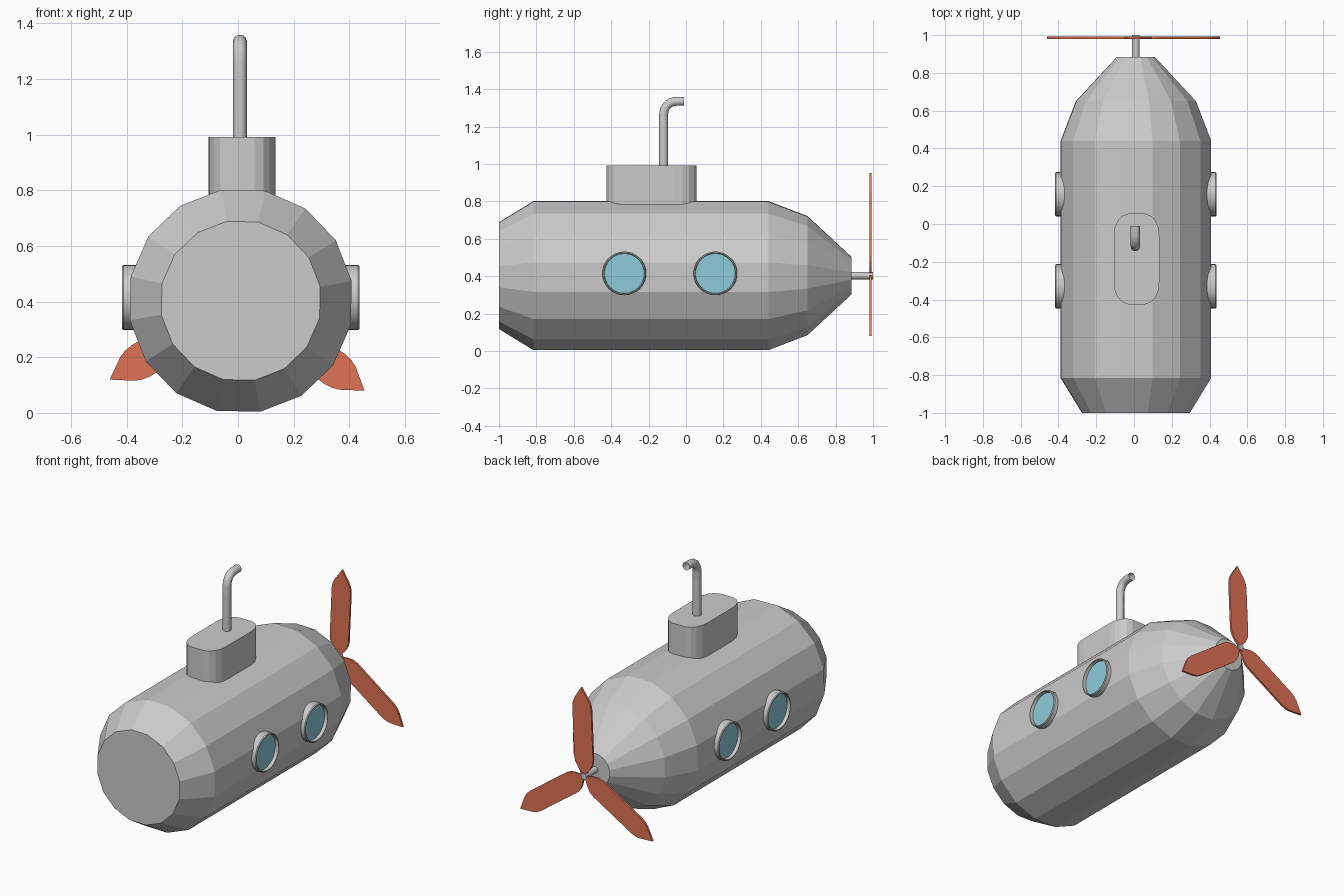
import bpy, bmesh
from math import sin, cos, pi, radians
from mathutils import Vector, Matrix

if "Cube" in bpy.data.objects:
    bpy.data.objects.remove(bpy.data.objects["Cube"])

CX, CZ = 0.01, 0.403   # hull axis


def material(name, col):
    m = bpy.data.materials.new(name)
    m.diffuse_color = (*col, 1)
    m.use_nodes = True
    m.node_tree.nodes["Principled BSDF"].inputs["Base Color"].default_value = m.diffuse_color
    return m


orange = material("orange", (0.74, 0.17, 0.09))
blue = material("glass_blue", (0.27, 0.60, 0.72))


def finish(name, bm, mat=None, smooth=False):
    bmesh.ops.recalc_face_normals(bm, faces=bm.faces)
    me = bpy.data.meshes.new(name)
    bm.to_mesh(me)
    bm.free()
    ob = bpy.data.objects.new(name, me)
    bpy.context.collection.objects.link(ob)
    if mat:
        me.materials.append(mat)
    if smooth:
        bpy.ops.object.select_all(action='DESELECT')
        bpy.context.view_layer.objects.active = ob
        ob.select_set(True)
        bpy.ops.object.shade_smooth_by_angle(angle=radians(35))
    return ob


def lathe(name, profile, n, start, place, mat=None, smooth=False):
    """Sweep (distance, radius) pairs round an axis; place(d, a, b) gives the point."""
    bm = bmesh.new()
    rings = []
    for d, r in profile:
        rings.append([bm.verts.new(place(d, r * cos(start + 2 * pi * i / n),
                                         r * sin(start + 2 * pi * i / n))) for i in range(n)])
    for p, q in zip(rings, rings[1:]):
        for i in range(n):
            j = (i + 1) % n
            bm.faces.new((p[i], p[j], q[j], q[i]))
    bm.faces.new(rings[0])
    bm.faces.new(rings[-1])
    return finish(name, bm, mat, smooth)


def prism(name, pts, vec, matrix, mat=None):
    """Extrude a flat outline along vec, then move it with matrix."""
    bm = bmesh.new()
    f = bm.faces.new([bm.verts.new((x, y, 0)) for x, y in pts])
    ext = bmesh.ops.extrude_face_region(bm, geom=[f], use_keep_orig=True)
    moved = [v for v in ext["geom"] if isinstance(v, bmesh.types.BMVert)]
    bmesh.ops.translate(bm, verts=moved, vec=vec)
    bmesh.ops.transform(bm, matrix=matrix, verts=bm.verts)
    return finish(name, bm, mat)


def along_y(d, a, b):
    return (CX + a, d, CZ + b)


# Faceted hull and propeller shaft
lathe("hull", [(-1, 0.29), (-0.815, 0.405), (0.44, 0.405), (0.65, 0.323), (0.885, 0.102)],
      16, radians(10), along_y)
lathe("propeller_shaft", [(0.87, 0.02), (1.0, 0.02)], 12, 0, along_y, smooth=True)

# Propeller blades
half = [(0.012, 0.010), (0.05, 0.042), (0.08, 0.059), (0.11, 0.065),
        (0.42, 0.065), (0.45, 0.060), (0.475, 0.050)]
outline = half + [(0.55, 0)] + [(u, -v) for u, v in reversed(half)]
for k, ang in enumerate((87.5, -36, -149)):
    a = radians(ang)
    frame = Matrix(((cos(a), -sin(a), 0, CX),
                    (0, 0, 1, 0.98),
                    (sin(a), cos(a), 0, CZ),
                    (0, 0, 0, 1)))
    prism(f"propeller_blade_{k + 1}", outline, (0, 0, 0.013), frame, orange)

# Conning tower with rounded ends
quarter = [(0.12, 0.12), (0.116, 0.165), (0.10, 0.202), (0.078, 0.227), (0.045, 0.24)]
tower = (quarter + [(-x, y) for x, y in reversed(quarter)]
         + [(-x, -y) for x, y in quarter] + [(x, -y) for x, y in reversed(quarter)])
prism("conning_tower", tower, (0, 0, 0.24), Matrix.Translation((0.014, -0.185, 0.752)))

# Periscope: open tube with a bent top
path = [(-0.12, 0.96), (-0.12, 1.19)]
path += [(-0.055 - 0.065 * cos(t), 1.265 + 0.07 * sin(t)) for t in
         [radians(d) for d in (0, 22, 45, 67, 90)]]
path += [(-0.01, 1.335)]
cu = bpy.data.curves.new("periscope", 'CURVE')
cu.dimensions = '3D'
cu.bevel_depth = 0.025
cu.bevel_resolution = 3
sp = cu.splines.new('POLY')
sp.points.add(len(path) - 1)
for p, (y, z) in zip(sp.points, path):
    p.co = (0.007, y, z, 1)
    p.radius = 1
sp.use_smooth = True
scope = bpy.data.objects.new("periscope", cu)
bpy.context.collection.objects.link(scope)
bpy.ops.object.select_all(action='DESELECT')
bpy.context.view_layer.objects.active = scope
scope.select_set(True)
bpy.ops.object.convert(target='MESH')

# Portholes on both sides: rim and recessed glass
for side, s in (("right", 1), ("left", -1)):
    for k, y in enumerate((-0.33, 0.157)):
        def along_x(d, a, b):
            return (CX + s * d, y + a, 0.415 + b)
        lathe(f"porthole_rim_{side}_{k + 1}",
              [(0.36, 0.117), (0.422, 0.117), (0.427, 0.113), (0.427, 0.108), (0.403, 0.106)],
              32, 0, along_x, smooth=True)
        lathe(f"porthole_glass_{side}_{k + 1}", [(0.398, 0.106), (0.406, 0.106)],
              32, 0, along_x, blue)
